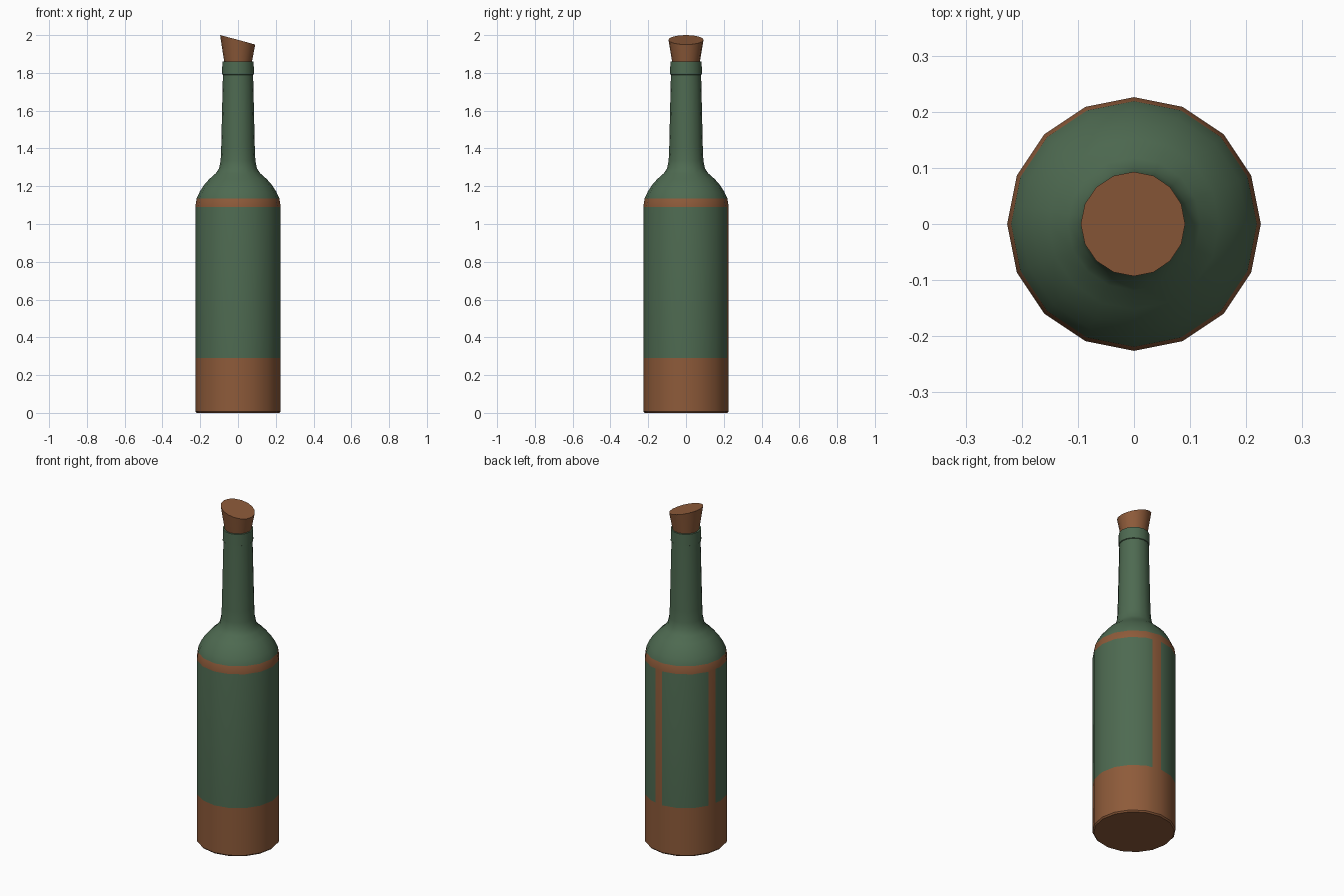
import bpy, bmesh, math
from mathutils import Vector

if "Cube" in bpy.data.objects:
    bpy.data.objects.remove(bpy.data.objects["Cube"])

def material(name, rgb):
    m = bpy.data.materials.new(name)
    m.diffuse_color = (*rgb, 1)
    m.use_nodes = True
    m.node_tree.nodes["Principled BSDF"].inputs["Base Color"].default_value = m.diffuse_color
    return m

green = material("bottle green", (0.076, 0.144, 0.082))
brown = material("leather brown", (0.270, 0.104, 0.042))
N = 16

def lathe(name, profile, mats, columns, rule):
    """Surface of revolution; columns are fractional side numbers on an N-gon."""
    bm = bmesh.new()
    rings = []
    for r, z in profile:
        ring = []
        for c in columns:
            i = math.floor(c)
            a, b = [Vector((r * math.cos(math.tau * k / N), r * math.sin(math.tau * k / N), z))
                    for k in (i, i + 1)]
            ring.append(bm.verts.new(a.lerp(b, c - i)))
        rings.append(ring)
    n = len(columns)
    for lo, hi in zip(rings, rings[1:]):
        for i in range(n):
            j = (i + 1) % n
            bm.faces.new((lo[i], lo[j], hi[j], hi[i]))
    bm.faces.new(rings[0][::-1])
    bm.faces.new(rings[-1])
    for f in bm.faces:
        f.material_index = rule(f.calc_center_median())
    me = bpy.data.meshes.new(name)
    bm.to_mesh(me)
    bm.free()
    for m in mats:
        me.materials.append(m)
    ob = bpy.data.objects.new(name, me)
    bpy.context.collection.objects.link(ob)
    return ob

def smooth(ob):
    bpy.ops.object.select_all(action='DESELECT')
    ob.select_set(True)
    bpy.context.view_layer.objects.active = ob
    bpy.ops.object.shade_smooth_by_angle(angle=math.radians(35))

# Bottle: brown base, band under the shoulder and two upright straps behind
def bottle_colour(c):
    if c.z < 0.29 or 1.09 < c.z < 1.135:
        return 1
    angle = math.degrees(math.atan2(c.y, c.x))
    strap = 77 < angle < 90 or 157.5 < angle < 171
    return int(c.z < 1.09 and strap)

bottle_profile = [
    (0.219, 0), (0.226, 0.008), (0.226, 0.29), (0.226, 1.09), (0.219, 1.135),
    (0.203, 1.17), (0.181, 1.205), (0.152, 1.238), (0.118, 1.268), (0.100, 1.295),
    (0.092, 1.335), (0.089, 1.40), (0.080, 1.79), (0.084, 1.792), (0.083, 1.86), (0.066, 1.86)]
columns = sorted(list(range(N)) + [3.42, 7.6])
smooth(lathe("bottle", bottle_profile, [green, brown], columns, bottle_colour))

# Cork: flared plug with a slanted top
cork = lathe("cork", [(0.070, 1.84), (0.093, 1.975)], [brown], range(N), lambda c: 0)
for v in cork.data.vertices:
    if v.co.z > 1.9:
        v.co.z -= 0.27 * v.co.x
        v.co.x -= 0.02 * abs(v.co.x)
smooth(cork)
